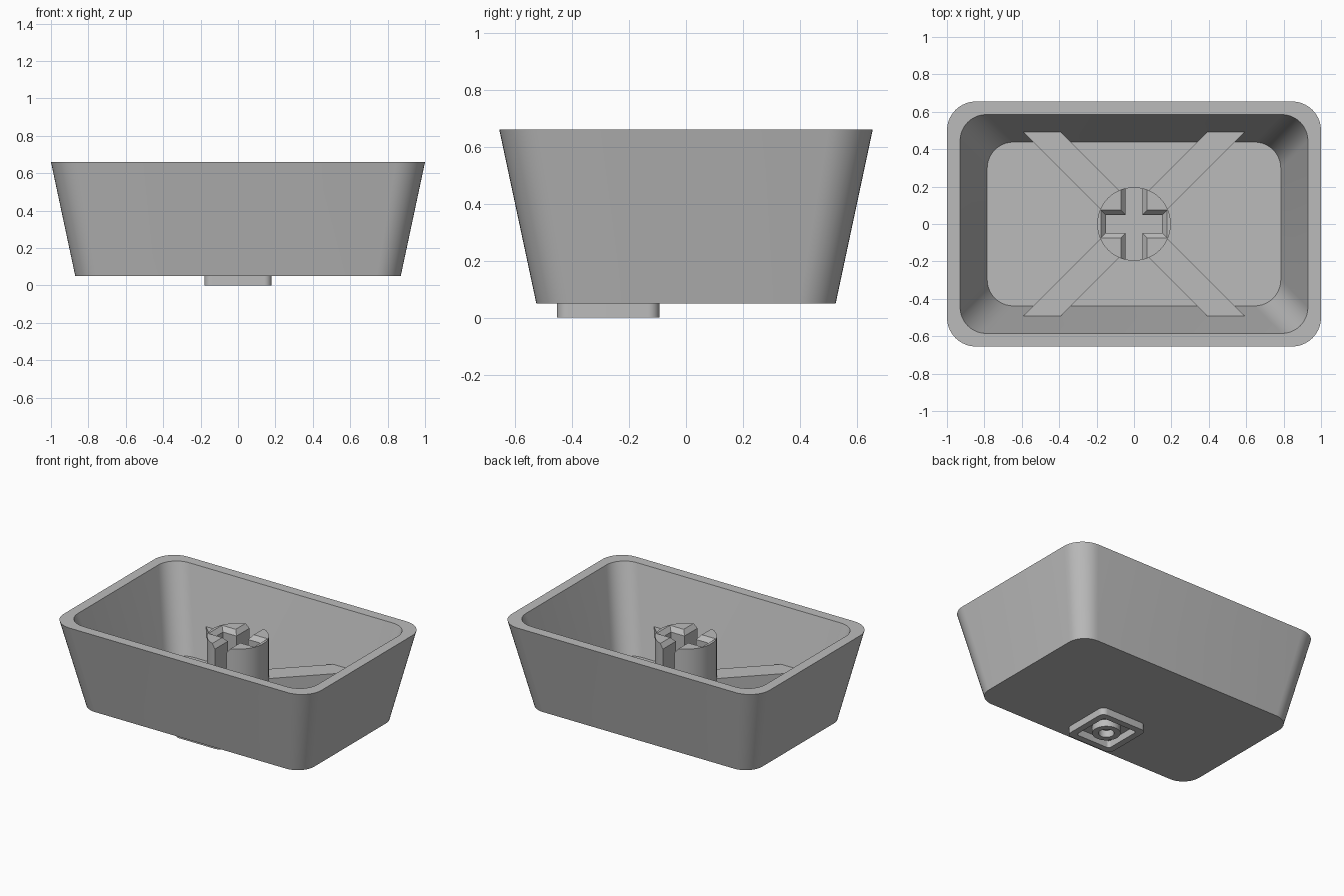
import bpy, bmesh, math

cube = bpy.data.objects.get("Cube")
if cube:
    bpy.data.objects.remove(cube)

grey = bpy.data.materials.new("plain_grey")
grey.use_nodes = True
tone = (0.5, 0.5, 0.5, 1)
grey.diffuse_color = tone
grey.node_tree.nodes["Principled BSDF"].inputs["Base Color"].default_value = tone


def rounded(hx, hy, r, z, seg=10):
    """Rounded rectangle loop, counter-clockwise."""
    pts = []
    for q, (sx, sy) in enumerate([(1, 1), (-1, 1), (-1, -1), (1, -1)]):
        for i in range(seg + 1):
            a = math.pi / 2 * (q + i / seg)
            pts.append((sx * (hx - r) + r * math.cos(a),
                        sy * (hy - r) + r * math.sin(a), z))
    return pts


def rect(hx, hy, z):
    return [(hx, hy, z), (-hx, hy, z), (-hx, -hy, z), (hx, -hy, z)]


def circle(r, z, n=48):
    return [(r * math.cos(math.tau * i / n), r * math.sin(math.tau * i / n), z)
            for i in range(n)]


def loft(name, loops, closed=False, location=(0, 0, 0), smooth=True):
    """Skin matching loops; cap the ends, or join the last to the first."""
    bm = bmesh.new()
    rings = [[bm.verts.new(p) for p in loop] for loop in loops]
    pairs = list(zip(rings, rings[1:]))
    if closed:
        pairs.append((rings[-1], rings[0]))
    else:
        bm.faces.new(rings[0])
        bm.faces.new(rings[-1])
    for a, b in pairs:
        for i in range(len(a)):
            j = (i + 1) % len(a)
            bm.faces.new((a[i], a[j], b[j], b[i]))
    bmesh.ops.recalc_face_normals(bm, faces=bm.faces)
    mesh = bpy.data.meshes.new(name)
    bm.to_mesh(mesh)
    bm.free()
    mesh.materials.append(grey)
    obj = bpy.data.objects.new(name, mesh)
    obj.location = location
    bpy.context.collection.objects.link(obj)
    if smooth:
        bpy.ops.object.select_all(action='DESELECT')
        obj.select_set(True)
        bpy.context.view_layer.objects.active = obj
        bpy.ops.object.shade_smooth_by_angle(angle=math.radians(30))
    return obj


# Tapered hollow shell, open at the top
BASE, RIM, FLOOR = 0.05, 0.66, 0.09
loft("shell", [
    rounded(0.87, 0.525, 0.13, BASE),
    rounded(1.0, 0.655, 0.155, RIM),
    rounded(0.93, 0.585, 0.14, RIM),
    rounded(0.785, 0.438, 0.14, FLOOR),
])

# Crossed diagonal ribs on the floor
RIB = 0.30
for name, s in (("rib_left", 1), ("rib_right", -1)):
    plan = [(0.6 * s, 0.5), (0.4 * s, 0.5), (-0.6 * s, -0.5), (-0.4 * s, -0.5)]
    loft(name, [[(x, y, z) for x, y in plan] for z in (FLOOR - 0.01, RIB)],
         smooth=False)

# Round stem with a chamfered cross socket
TOP, CHAMFER, SOCKET = 0.58, 0.03, 0.303
stem = loft("stem", [circle(0.197, FLOOR - 0.01), circle(0.197, TOP)])


def slot_cutter(name, inner, outer):
    cutter = loft(name, [rect(*inner, SOCKET), rect(*inner, TOP - CHAMFER),
                         rect(*outer, TOP), rect(*outer, TOP + 0.1)], smooth=False)
    cutter.hide_render = True
    mod = stem.modifiers.new(name, 'BOOLEAN')
    mod.operation = 'DIFFERENCE'
    mod.solver = 'EXACT'
    mod.object = cutter
    bpy.context.view_layer.objects.active = stem
    bpy.ops.object.modifier_apply(modifier=name)
    bpy.data.objects.remove(cutter)


slot_cutter("long_slot", (0.045, 0.3), (0.07, 0.3))
slot_cutter("cross_slot", (0.15, 0.048), (0.177, 0.075))

# Raised square frame and ring under the base
spot = (0, -0.273, 0)
loft("base_frame", [
    rounded(0.18, 0.18, 0.04, 0.06), rounded(0.18, 0.18, 0.04, 0),
    rounded(0.135, 0.135, 0.02, 0), rounded(0.135, 0.135, 0.02, 0.06),
], closed=True, location=spot)
loft("base_ring", [circle(0.09, 0.06), circle(0.09, 0),
                   circle(0.05, 0), circle(0.05, 0.06)],
     closed=True, location=spot)
